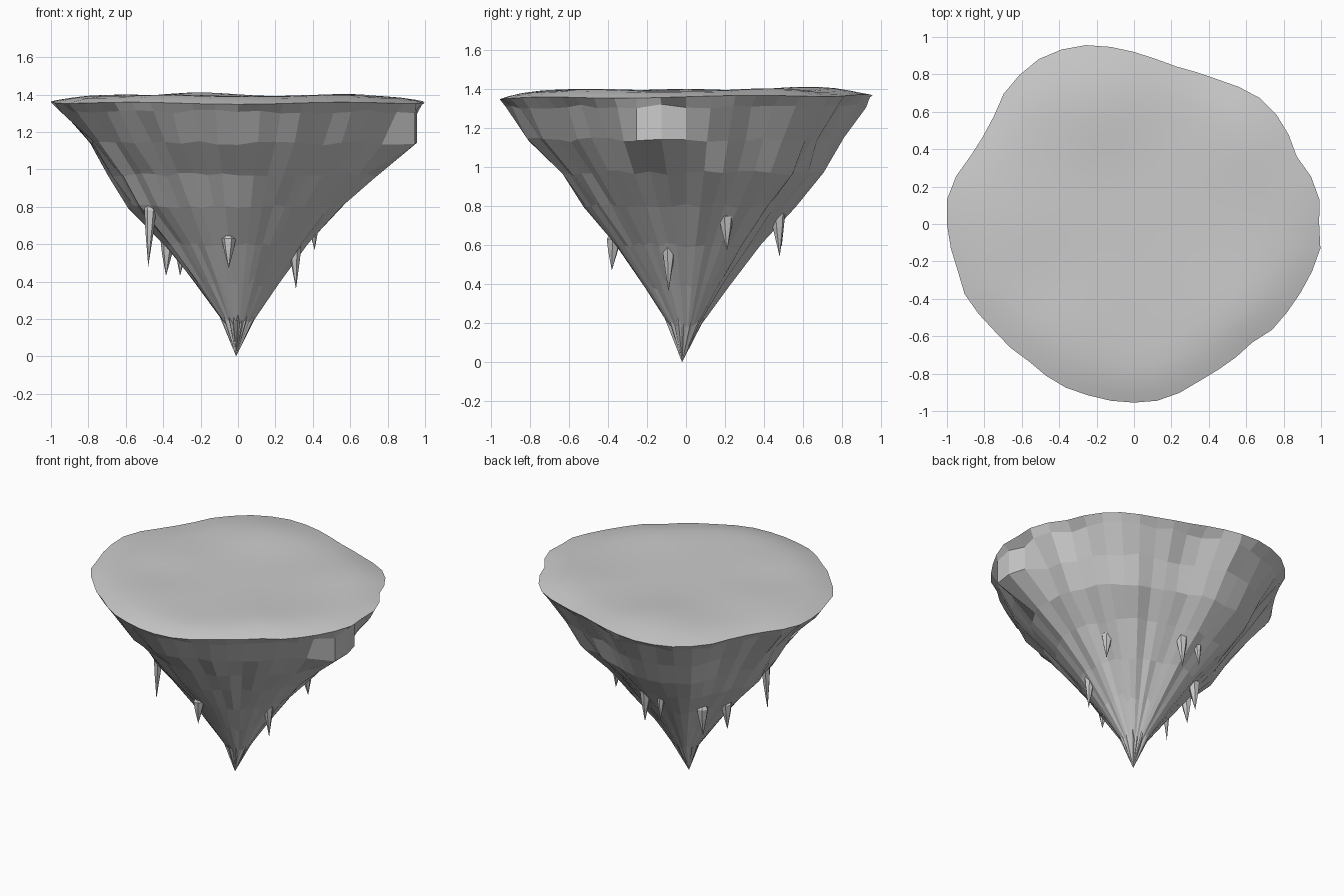
import bpy, bmesh, math, random
from mathutils import Vector

random.seed(7)
if "Cube" in bpy.data.objects:
    bpy.data.objects.remove(bpy.data.objects["Cube"])

grey = bpy.data.materials.new("stone grey")
grey.use_nodes = True
colour = (0.6, 0.6, 0.6, 1)
grey.diffuse_color = colour
grey.node_tree.nodes["Principled BSDF"].inputs["Base Color"].default_value = colour

# Outline radius at even angles, counter-clockwise from +x
OUTLINE = [.99, 1, .98, .942, .955, .96, .952, .923, .893, .878, .872, .89,
           .92, .955, .99, 1.01, 1.018, 1.005, .985, .945, .933, .947, .985, 1.008,
           1, .988, .975, .98, .96, .94, .935, .925, .938, .948, .948, .953,
           .955, .953, .935, .91, .9, .897, .895, .93, .945, .963, .985, 1.005]
SEGS = len(OUTLINE)


def rim_height(i):
    t = 2 * math.pi * i / SEGS
    return 1.36 + .007 * math.sin(t) + .005 * math.sin(5 * t)


def polar(radius, i, z):
    t = 2 * math.pi * i / SEGS
    return Vector((radius * math.cos(t), radius * math.sin(t), z))


def lofted(name, rings, tip, flip=False):
    """Join closed rings of points, ending in a single tip point."""
    bm = bmesh.new()
    loops = [[bm.verts.new(p) for p in ring] for ring in rings]
    end = bm.verts.new(tip)
    for upper, lower in zip(loops, loops[1:]):
        for i in range(len(upper)):
            j = (i + 1) % len(upper)
            bm.faces.new((upper[i], lower[i], lower[j], upper[j]))
    last = loops[-1]
    for i in range(len(last)):
        bm.faces.new((last[i], end, last[(i + 1) % len(last)]))
    if flip:
        bmesh.ops.reverse_faces(bm, faces=bm.faces[:])
    mesh = bpy.data.meshes.new(name)
    bm.to_mesh(mesh)
    bm.free()
    mesh.materials.append(grey)
    obj = bpy.data.objects.new(name, mesh)
    bpy.context.collection.objects.link(obj)
    return obj


# Faceted rock cone: height, then fraction of the rim toward +x, +y, -x, -y
PROFILE = [(1.31, .96, .95, .955, .965), (1.14, .85, .835, .8, .85),
           (.97, .74, .75, .685, .67), (.8, .555, .585, .58, .55),
           (.6, .375, .4, .39, .375), (.4, .225, .235, .235, .235),
           (.2, .09, .085, .09, .095)]
OUTCROP = {0: .925, 46: .98, 47: .965}
ridge = [random.uniform(-.018, .018) for _ in OUTLINE]
rings = [[polar(r, i, rim_height(i)) for i, r in enumerate(OUTLINE)]]
for z, left, back, right, front in PROFILE:
    ring = []
    for i, rim in enumerate(OUTLINE):
        d = polar(1, i, 0)
        frac = (d.x ** 2 * (left if d.x > 0 else right)
                + d.y ** 2 * (back if d.y > 0 else front))
        radius = frac * (1 + ridge[i] + random.uniform(-.022, .022)) * rim
        radius = min(radius, .985 * rim)
        # Outcrop under the rim on the left
        if z > 1.1:
            radius = OUTCROP.get(i, radius)
        # Ragged ledges lower down, moved along the slope
        slide = random.uniform(-.012, .012) if z > .5 else random.uniform(-.03, .03)
        ring.append(polar(radius + slide * .7 * (z < .5), i, z + slide))
    rings.append(ring)
lofted("rock_underside", rings, (-.01, -.02, 0))


# Gently rolling smooth top sharing the rim outline
def mound(x, y):
    bumps = [(-.2, .62, .022), (-.6, 0, .01), (.6, .45, .014),
             (.5, -.45, .01), (-.35, -.55, .01)]
    return 1.39 + sum(h * math.exp(-((x - a) ** 2 + (y - b) ** 2) / .06)
                      for a, b, h in bumps)


top = []
for frac in (1, .95, .88, .8, .7, .6, .5, .4, .3, .2, .1):
    ring = []
    for i, rim in enumerate(OUTLINE):
        p = polar(frac * rim, i, 0)
        blend = min(1, (1 - frac) / .25)
        blend = blend * (2 - blend)
        p.z = rim_height(i) * (1 - blend) + mound(p.x, p.y) * blend
        ring.append(p)
    top.append(ring)
ground = lofted("ground_top", top, (0, 0, mound(0, 0)), flip=True)
for face in ground.data.polygons:
    face.use_smooth = True

# Hanging stone spikes: x, y, tip height, top height, thickness
SPIKES = [(-.48, -.24, .48, .86, .032), (-.31, .25, .43, .67, .04),
          (-.385, .08, .43, .66, .038), (-.05, -.38, .47, .67, .038),
          (.31, -.09, .36, .68, .038), (.41, .21, .57, .79, .038),
          (-.01, .48, .54, .84, .042), (-.14, .49, .59, .78, .026)]
for n, (x, y, low, high, thick) in enumerate(SPIKES):
    spike = []
    inward = Vector((x, y, 0)) * -.03
    for part, width in ((1, .3), (.8, 1), (.5, .7)):
        centre = Vector((x, y, low + (high - low) * part)) + inward * part
        spike.append([centre + Vector((math.cos(a), math.sin(a), 0)) * thick * width
                      for a in (math.tau * k / 6 + n for k in range(6))])
    lofted(f"hanging_spike_{n + 1}", spike, (x, y, low))
